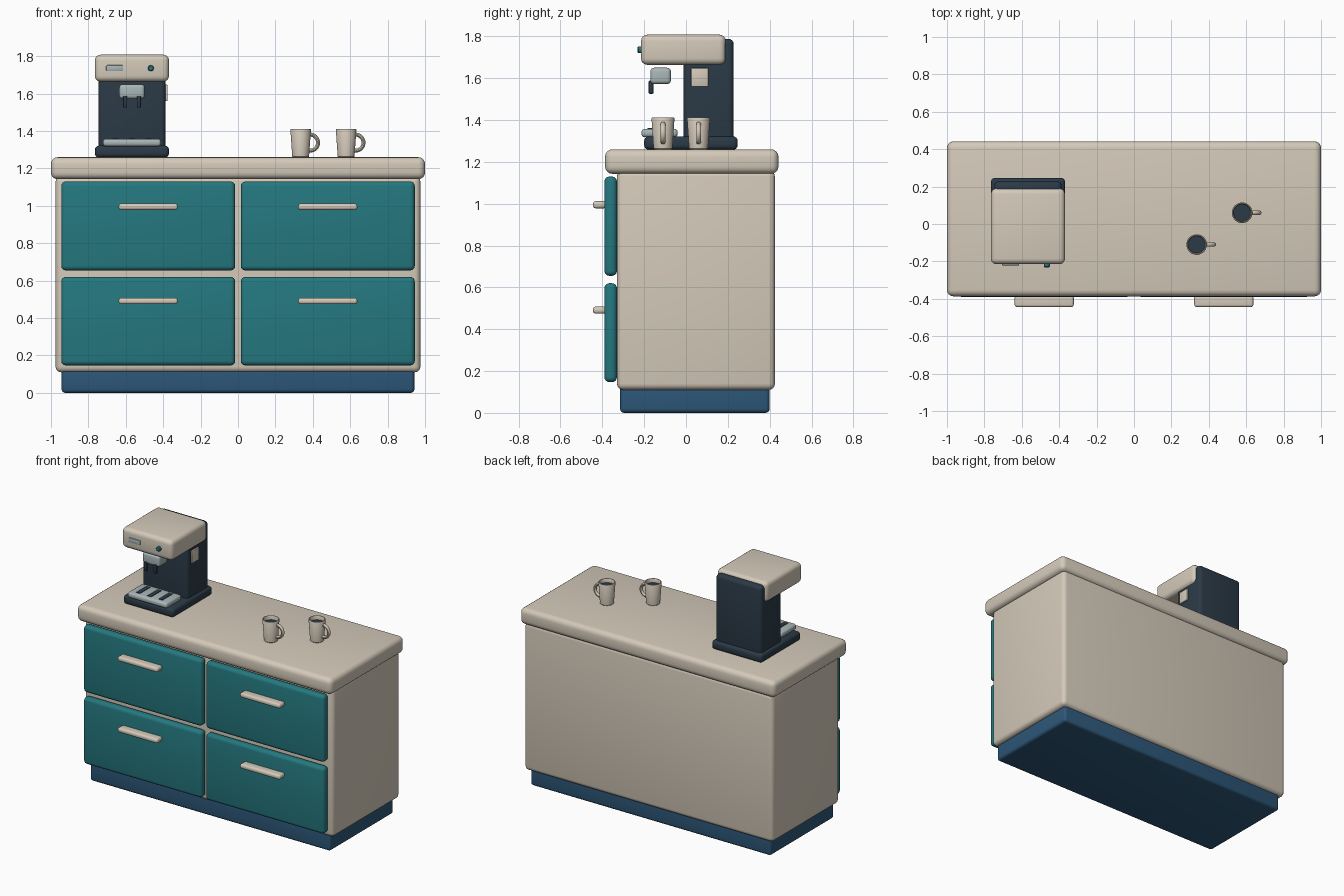
import bpy, bmesh, math
from mathutils import Vector

if "Cube" in bpy.data.objects:
    bpy.data.objects.remove(bpy.data.objects["Cube"])


def material(name, rgb):
    m = bpy.data.materials.new(name)
    m.diffuse_color = (*rgb, 1)
    m.use_nodes = True
    m.node_tree.nodes["Principled BSDF"].inputs["Base Color"].default_value = m.diffuse_color
    return m


CREAM = material("warm_cream", (0.66, 0.59, 0.49))
TEAL = material("teal", (0.018, 0.19, 0.215))
BLUE = material("deep_blue", (0.026, 0.095, 0.19))
DARK = material("dark_slate", (0.024, 0.042, 0.062))
STEEL = material("pale_steel", (0.40, 0.47, 0.48))


def finish(bm, name, mat):
    bmesh.ops.recalc_face_normals(bm, faces=bm.faces)
    me = bpy.data.meshes.new(name)
    bm.to_mesh(me)
    bm.free()
    me.materials.append(mat)
    me.polygons.foreach_set("use_smooth", [True] * len(me.polygons))
    me.set_sharp_from_angle(angle=math.radians(35))
    ob = bpy.data.objects.new(name, me)
    bpy.context.collection.objects.link(ob)
    return ob


def box(name, mat, x, y, z, r=0.0, seg=4):
    """Rounded box given by its (min, max) ranges."""
    bm = bmesh.new()
    bmesh.ops.create_cube(bm, size=1)
    for v in bm.verts:
        v.co = Vector([(a + b) / 2 + c * (b - a) for c, (a, b) in zip(v.co, (x, y, z))])
    if r:
        bmesh.ops.bevel(bm, geom=bm.edges[:], offset=r, segments=seg, profile=0.5, affect='EDGES')
    return finish(bm, name, mat)


def lathe(name, mat, profile, centre, n=32):
    """Turned solid from (radius, z) points, open or closed at the ends."""
    bm = bmesh.new()
    rings = [[bm.verts.new((centre[0] + r * math.cos(2 * math.pi * i / n),
                            centre[1] + r * math.sin(2 * math.pi * i / n), z))
              for i in range(n)] for r, z in profile]
    for a, b in zip(rings, rings[1:]):
        for i in range(n):
            j = (i + 1) % n
            bm.faces.new((a[i], a[j], b[j], b[i]))
    bm.faces.new(rings[0])
    bm.faces.new(rings[-1])
    return finish(bm, name, mat)


def mug_handle(name, mat, centre, rx, rz, minor, steps=20, n=10):
    """Round bar swept along a half ellipse towards +x."""
    bm = bmesh.new()
    rings = []
    for s in range(steps + 1):
        t = math.radians(-95 + 190 * s / steps)
        ring = []
        for k in range(n):
            p = 2 * math.pi * k / n
            d = minor * math.cos(p)
            ring.append(bm.verts.new((centre[0] + (rx + d) * math.cos(t),
                                      centre[1] + minor * 1.1 * math.sin(p),
                                      centre[2] + (rz + d) * math.sin(t))))
        rings.append(ring)
    for a, b in zip(rings, rings[1:]):
        for i in range(n):
            j = (i + 1) % n
            bm.faces.new((a[i], a[j], b[j], b[i]))
    bm.faces.new(rings[0])
    bm.faces.new(rings[-1])
    return finish(bm, name, mat)


# Cabinet
box("plinth", BLUE, (-0.943, 0.943), (-0.315, 0.40), (0, 0.16), 0.02)
box("cabinet_body", CREAM, (-0.975, 0.975), (-0.33, 0.425), (0.11, 1.16), 0.03)
box("countertop", CREAM, (-1, 1), (-0.387, 0.442), (1.143, 1.26), 0.035)

# Drawers with bar handles
for side, sx in (("left", -1), ("right", 1)):
    for level, z0, z1, hz in (("lower", 0.147, 0.62, 0.491), ("upper", 0.655, 1.13, 0.995)):
        cx = 0.48 * sx
        box(f"{level}_{side}_drawer", TEAL, (cx - 0.465, cx + 0.465), (-0.39, -0.33), (z0, z1), 0.024)
        box(f"{level}_{side}_drawer_handle", CREAM, (cx - 0.158, cx + 0.158), (-0.445, -0.38),
            (hz - 0.017, hz + 0.017), 0.014)

# Coffee machine
MX = -0.567
box("machine_base", DARK, (MX - 0.198, MX + 0.198), (-0.2, 0.247), (1.258, 1.322), 0.022)
box("machine_column", DARK, (MX - 0.18, MX + 0.18), (-0.012, 0.228), (1.28, 1.788), 0.025)
box("machine_head", CREAM, (MX - 0.198, MX + 0.198), (-0.215, 0.19), (1.664, 1.808), 0.03)
box("brew_group", STEEL, (MX - 0.068, MX + 0.068), (-0.17, -0.072), (1.572, 1.65), 0.018)
for side, sx in (("left", -1), ("right", 1)):
    x = MX + sx * 0.037
    box(f"{side}_spout", DARK, (x - 0.011, x + 0.011), (-0.179, -0.155), (1.525, 1.588), 0.006, 2)
box("side_panel", CREAM, (MX + 0.17, MX + 0.19), (0.024, 0.107), (1.56, 1.648), 0.004, 2)
box("display", STEEL, (MX - 0.138, MX - 0.047), (-0.222, -0.205), (1.72, 1.752), 0.005, 2)

# Round button on the head front
button = lathe("power_button", TEAL, [(0.016, 0), (0.016, 0.02), (0.012, 0.024)], (0, 0), 20)
button.rotation_euler = (math.pi / 2, 0, 0)
button.location = (-0.466, -0.208, 1.736)

# Drip tray with slots
box("drip_tray", STEEL, (MX - 0.155, MX + 0.155), (-0.213, -0.04), (1.318, 1.358), 0.016)
for i in (-1, 0, 1):
    x = MX + i * 0.088
    box(f"tray_slot_{i + 2}", DARK, (x - 0.016, x + 0.016), (-0.185, -0.068), (1.354, 1.361))

# Mugs filled with coffee
for i, (x, y) in enumerate(((0.335, -0.11), (0.578, 0.06)), 1):
    lathe(f"mug_{i}", CREAM, [(0.040, 1.259), (0.045, 1.264), (0.055, 1.408), (0.053, 1.412),
                              (0.049, 1.412), (0.047, 1.408), (0.046, 1.38)], (x, y))
    lathe(f"coffee_{i}", DARK, [(0.0465, 1.379), (0.0465, 1.384)], (x, y))
    mug_handle(f"mug_{i}_handle", CREAM, (x + 0.05, y, 1.338), 0.043, 0.043, 0.0105)
